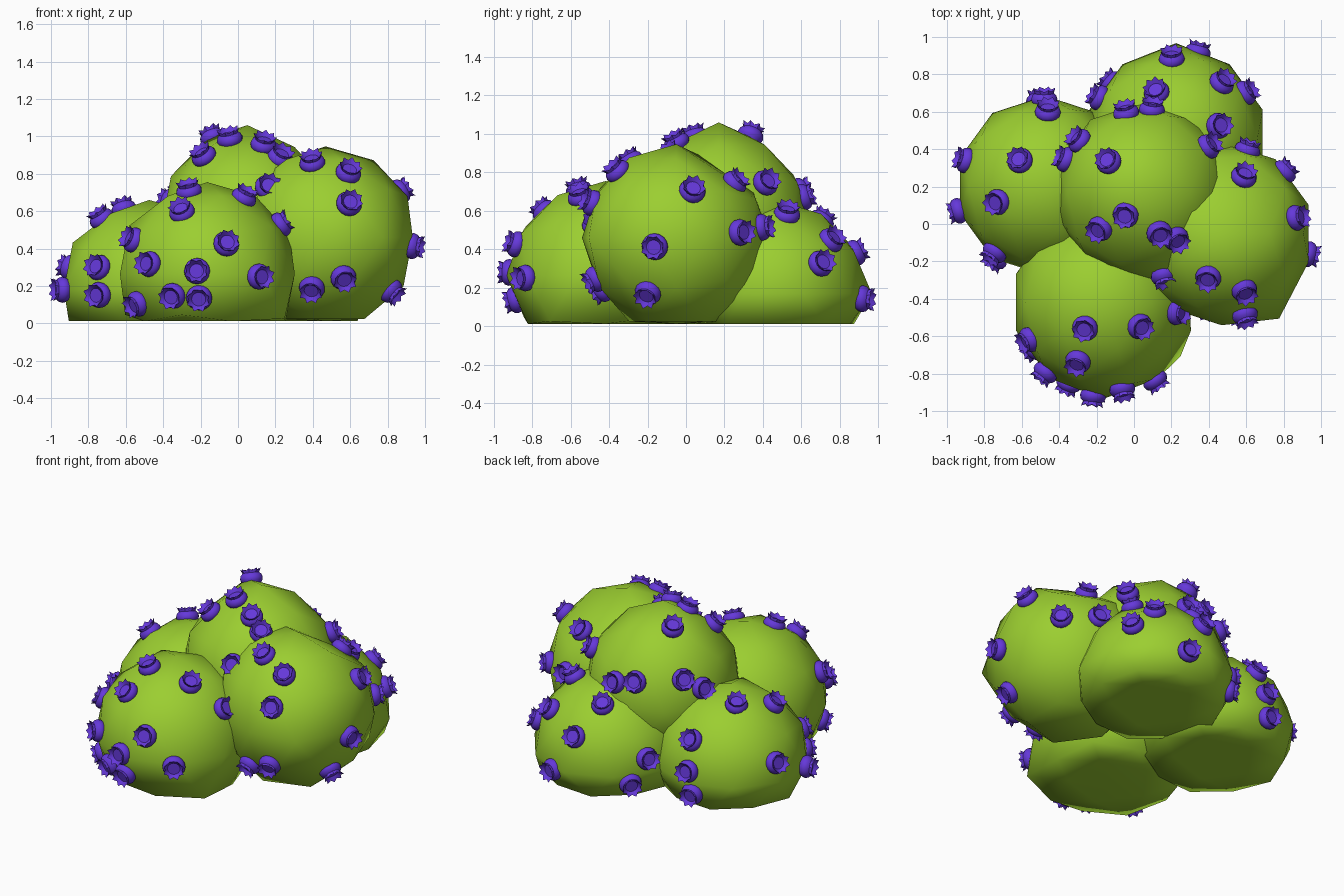
import bpy, bmesh, math
from mathutils import Vector
from mathutils.bvhtree import BVHTree

if "Cube" in bpy.data.objects:
    bpy.data.objects.remove(bpy.data.objects["Cube"])


def material(name, rgb):
    m = bpy.data.materials.new(name)
    m.diffuse_color = (*rgb, 1)
    m.use_nodes = True
    m.node_tree.nodes["Principled BSDF"].inputs["Base Color"].default_value = m.diffuse_color
    return m


GREEN = material("leaf_green", (0.33, 0.62, 0.03))
PURPLE = material("berry_purple", (0.13, 0.04, 0.70))


def add_object(name, bm, mat, angle):
    bmesh.ops.recalc_face_normals(bm, faces=bm.faces)
    me = bpy.data.meshes.new(name)
    bm.to_mesh(me)
    bm.free()
    me.materials.append(mat)
    ob = bpy.data.objects.new(name, me)
    bpy.context.collection.objects.link(ob)
    bpy.context.view_layer.objects.active = ob
    ob.select_set(True)
    bpy.ops.object.shade_smooth_by_angle(angle=math.radians(angle))
    ob.select_set(False)


# Leaf lobes: low-poly balls, slightly dented, pressed flat at the ground
GROUND = 0.012
LOBES = {
    "front": ((-0.165, -0.418, 0.265), 0.49),
    "right": ((0.468, -0.05, 0.46), 0.49),
    "left": ((-0.475, 0.205, 0.18), 0.48),
    "back": ((0.225, 0.46, 0.17), 0.487),
    "top": ((0.05, 0.17, 0.535), 0.48),
}
# Dents and bulges: place, offset, reach
DENTS = {
    "front": [((0.19, -0.68, 0.05), (0.06, -0.03, -0.02), 0.15),
              ((-0.15, -0.88, 0.35), (0, -0.03, 0), 0.3)],
    "right": [((0.6, 0.23, 0.85), (0, -0.02, -0.09), 0.18),
              ((0.76, -0.46, 0.46), (0.02, -0.06, 0), 0.15),
              ((0.47, -0.05, 0.0), (0, 0, -0.04), 0.3)],
    "back": [((0.22, 0.95, 0.17), (0, 0.02, 0), 0.12)],
    "top": [((0.05, 0.17, 1.02), (0, 0, 0.045), 0.1),
            ((-0.15, 0.33, 0.95), (-0.01, 0.01, 0.045), 0.12),
            ((0.15, -0.28, 0.7), (0, -0.04, 0.01), 0.12)],
}
trees = {}
for name, (c, r) in LOBES.items():
    bm = bmesh.new()
    bmesh.ops.create_icosphere(bm, subdivisions=2, radius=r)
    bmesh.ops.translate(bm, verts=bm.verts, vec=c)
    for place, offset, reach in DENTS.get(name, []):
        for v in bm.verts:
            w = math.exp(-((v.co - Vector(place)).length / reach) ** 2)
            v.co += Vector(offset) * w
    for v in bm.verts:
        v.co.z = max(v.co.z, GROUND)
    trees[name] = BVHTree.FromBMesh(bm)
    add_object(name + "_lobe", bm, GREEN, 80)

# Berries: a round cup with an eight-pointed crown around a hollow
N = 16
PROFILE = [(0.05, -0.04), (0.067, -0.012), (0.07, 0.003), (0.064, 0.022),
           (0.051, 0.034), "crown", (0.038, 0.030)]
berries = bmesh.new()


def berry(pos, normal):
    q = normal.to_track_quat('Z', 'Y')
    rings = []
    for p in PROFILE:
        ring = []
        for i in range(N):
            rad, h = p if p != "crown" else ((0.051, 0.048), (0.064, 0.060))[i % 2]
            a = 2 * math.pi * i / N
            v = Vector((rad * math.cos(a), rad * math.sin(a), h))
            ring.append(berries.verts.new(pos + q @ v))
        rings.append(ring)
    for a, b in zip(rings, rings[1:]):
        for i in range(N):
            j = (i + 1) % N
            berries.faces.new((a[i], a[j], b[j], b[i]))
    berries.faces.new(rings[0][::-1])
    berries.faces.new(rings[-1])


def scatter(lobe, axis, sign, spots):
    """Project spots along an axis onto a lobe and seat a berry at each."""
    c, r = LOBES[lobe]
    c = Vector(c)
    flat = [k for k in range(3) if k != axis]
    for u, v in spots:
        d = Vector((0, 0, 0))
        d[flat[0]], d[flat[1]] = u - c[flat[0]], v - c[flat[1]]
        d[axis] = sign * math.sqrt(max(0, (r + 0.025) ** 2 - d.length_squared))
        d.normalize()
        hit = trees[lobe].ray_cast(c, d)[0]
        berry(hit + d * 0.006, d)


X, Y, Z = 0, 1, 2
scatter("top", Z, 1, [(-.4, .36), (-.31, .46), (-.13, .33), (-.05, .04), (-.2, -.04),
                      (.14, -.06), (.24, -.10), (.42, .43), (-.05, .63), (.1, .65)])
scatter("top", Y, -1, [(.16, .73)])
scatter("right", Z, 1, [(.39, -.31), (.6, -.38), (.61, .31), (.9, .04)])
scatter("right", Y, -1, [(.6, .65), (.57, .23), (.39, .17)])
scatter("right", Y, 1, [(.62, .52)])
scatter("right", X, 1, [(-.17, .41), (-.21, .15), (.31, .49)])
scatter("front", Z, 1, [(-.27, -.57), (.05, -.56), (-.31, -.76)])
scatter("front", Y, -1, [(.26, .55), (-.59, .46), (-.49, .32), (-.36, .14), (-.22, .28),
                         (-.21, .13), (-.06, .43), (.12, .25), (-.57, .09)])
scatter("left", Z, 1, [(-.62, .35), (-.75, .11)])
scatter("left", Y, -1, [(-.77, .31), (-.76, .15), (-.96, .18)])
scatter("left", Y, 1, [(-.94, .31), (-.46, .45), (-.48, .26), (-.51, .1)])
scatter("back", Z, 1, [(.11, .73), (.47, .53)])
scatter("back", Y, 1, [(.2, .4), (.35, .14), (.49, .47), (.63, .34),
                       (-.22, .27), (-.16, .1)])
add_object("berries", berries, PURPLE, 40)
